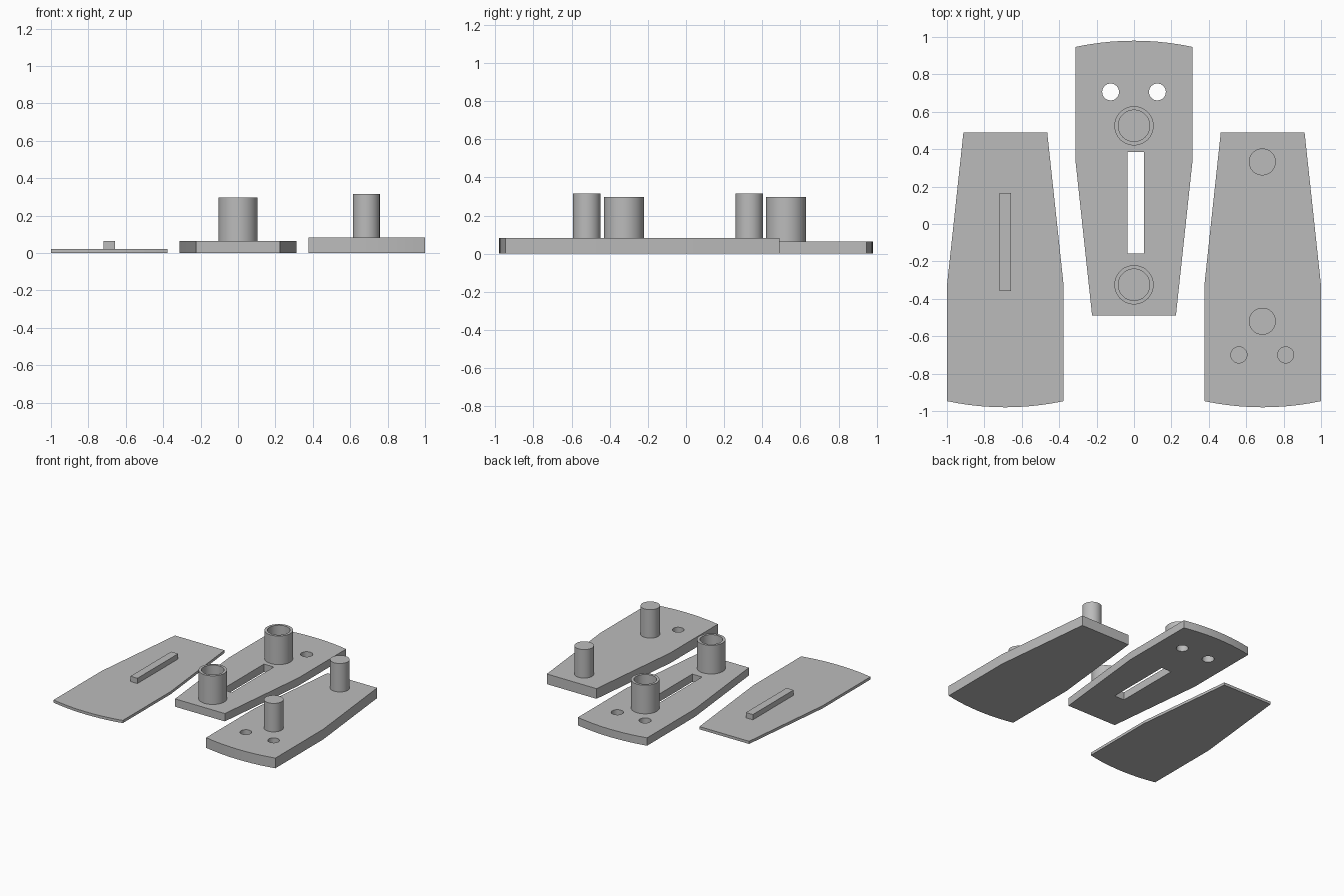
import bpy, bmesh, math
from mathutils import Matrix

cube = bpy.data.objects.get("Cube")
if cube:
    bpy.data.objects.remove(cube)

grey = bpy.data.materials.new("plain grey")
grey.use_nodes = True
grey.diffuse_color = (0.5, 0.5, 0.5, 1)
grey.node_tree.nodes["Principled BSDF"].inputs["Base Color"].default_value = (0.5, 0.5, 0.5, 1)

SEGMENTS = 48


def finish(name, bm):
    bmesh.ops.recalc_face_normals(bm, faces=bm.faces)
    mesh = bpy.data.meshes.new(name)
    bm.to_mesh(mesh)
    bm.free()
    mesh.materials.append(grey)
    obj = bpy.data.objects.new(name, mesh)
    bpy.context.collection.objects.link(obj)
    return obj


def smooth(obj):
    bpy.ops.object.select_all(action='DESELECT')
    obj.select_set(True)
    bpy.context.view_layer.objects.active = obj
    bpy.ops.object.shade_smooth_by_angle(angle=math.radians(30))


def cylinder(name, x, y, radius, z0, z1):
    bm = bmesh.new()
    bmesh.ops.create_cone(bm, cap_ends=True, segments=SEGMENTS, radius1=radius, radius2=radius,
                          depth=z1 - z0, matrix=Matrix.Translation((x, y, (z0 + z1) / 2)))
    return finish(name, bm)


def box(name, x0, x1, y0, y1, z0, z1):
    bm = bmesh.new()
    place = Matrix.Translation(((x0 + x1) / 2, (y0 + y1) / 2, (z0 + z1) / 2))
    bmesh.ops.create_cube(bm, size=1, matrix=place @ Matrix.Diagonal((x1 - x0, y1 - y0, z1 - z0, 1)))
    return finish(name, bm)


def plate(name, x, direction, thickness):
    """Tapered plate with a gently curved wide end; direction 1 puts that end at the front."""
    half, steps = 0.312, 10
    outline = [(half, -0.33), (0.224, 0.49), (-0.224, 0.49), (-half, -0.33)]
    for i in range(steps + 1):
        t = 2 * i / steps - 1
        outline.append((half * t, -0.98 + 0.033 * t * t))
    bm = bmesh.new()
    base = bm.faces.new([bm.verts.new((x + px, direction * py, 0)) for px, py in outline])
    top = bmesh.ops.extrude_face_region(bm, geom=[base])["geom"]
    bmesh.ops.translate(bm, vec=(0, 0, thickness),
                        verts=[v for v in top if isinstance(v, bmesh.types.BMVert)])
    return finish(name, bm)


def cut(obj, cutter):
    mod = obj.modifiers.new("cut", 'BOOLEAN')
    mod.operation = 'DIFFERENCE'
    mod.solver = 'EXACT'
    mod.object = cutter
    bpy.context.view_layer.objects.active = obj
    bpy.ops.object.modifier_apply(modifier=mod.name)
    bpy.data.objects.remove(cutter)


def socket(name, x, y, outer, inner, z0, z1):
    """Open tube made by spinning its wall section."""
    bm = bmesh.new()
    wall = [bm.verts.new((x + r, y, z)) for r, z in
            ((inner, z0), (outer, z0), (outer, z1), (inner, z1))]
    edges = [bm.edges.new((wall[i], wall[(i + 1) % 4])) for i in range(4)]
    bmesh.ops.spin(bm, geom=wall + edges, cent=(x, y, 0), axis=(0, 0, 1),
                   angle=math.tau, steps=SEGMENTS)
    bmesh.ops.remove_doubles(bm, verts=bm.verts, dist=0.0005)
    return finish(name, bm)


# Thin cover plate with its raised rib
plate("cover_plate", -0.688, 1, 0.022)
box("cover_rib", -0.72, -0.657, -0.357, 0.167, 0.02, 0.065)

# Middle plate with slot, two through holes and two sockets
middle = plate("socket_plate", 0, -1, 0.064)
cut(middle, box("slot_cutter", -0.035, 0.054, -0.158, 0.385, -0.1, 0.2))
for side in (-1, 1):
    cut(middle, cylinder("hole_cutter", side * 0.125, 0.706, 0.045, -0.1, 0.2))
smooth(middle)
for label, y in (("front", -0.325), ("back", 0.525)):
    smooth(socket(label + "_socket", 0, y, 0.105, 0.084, 0.063, 0.297))

# Peg plate with two blind holes and two pegs
pegs = plate("peg_plate", 0.688, 1, 0.083)
for side in (-1, 1):
    cut(pegs, cylinder("blind_hole_cutter", 0.686 + side * 0.125, -0.7, 0.043, 0.022, 0.2))
smooth(pegs)
for label, y in (("front", -0.52), ("back", 0.332)):
    smooth(cylinder(label + "_peg", 0.686, y, 0.072, 0.08, 0.315))
